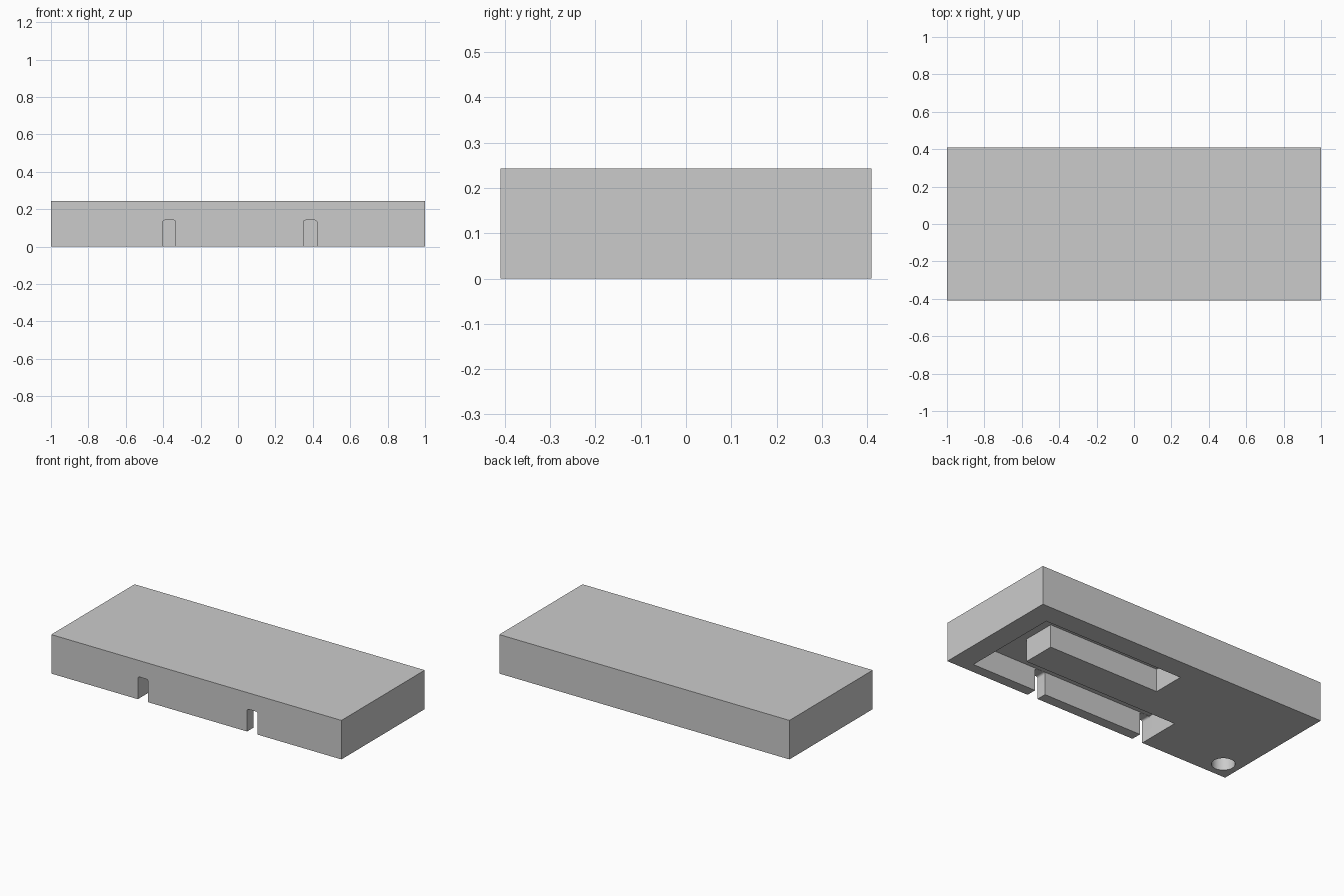
import bpy
import bmesh
from mathutils import Matrix, Vector

cube = bpy.data.objects.get("Cube")
if cube:
    bpy.data.objects.remove(cube)

W, D, H = 2.0, 0.82, 0.243      # slab size
DEPTH = 0.142                   # recess depth from the underside
BELOW = -0.1                    # cutters start under the slab

grey = bpy.data.materials.new("plain grey")
grey.use_nodes = True
colour = (0.6, 0.6, 0.6, 1)
grey.diffuse_color = colour
grey.node_tree.nodes["Principled BSDF"].inputs["Base Color"].default_value = colour


def make_object(name, bm):
    bmesh.ops.recalc_face_normals(bm, faces=bm.faces)
    mesh = bpy.data.meshes.new(name)
    bm.to_mesh(mesh)
    bm.free()
    mesh.materials.append(grey)
    obj = bpy.data.objects.new(name, mesh)
    bpy.context.collection.objects.link(obj)
    return obj


def box(name, x0, x1, y0, y1, z0, z1, round_top=0):
    bm = bmesh.new()
    size = Matrix.Diagonal((x1 - x0, y1 - y0, z1 - z0, 1))
    middle = Matrix.Translation(((x0 + x1) / 2, (y0 + y1) / 2, (z0 + z1) / 2))
    bmesh.ops.create_cube(bm, size=1, matrix=middle @ size)
    if round_top:
        # round the two upper edges that run front to back
        edges = [e for e in bm.edges
                 if all(v.co.z > z1 - 0.001 for v in e.verts)
                 and abs(e.verts[0].co.x - e.verts[1].co.x) < 0.001]
        bmesh.ops.bevel(bm, geom=edges, offset=round_top, segments=4,
                        profile=0.5, affect='EDGES')
    return make_object(name, bm)


def prism(name, outline, z0, z1):
    bm = bmesh.new()
    face = bm.faces.new([bm.verts.new((x, y, z0)) for x, y in outline])
    top = bmesh.ops.extrude_face_region(bm, geom=[face])["geom"]
    bmesh.ops.translate(bm, vec=Vector((0, 0, z1 - z0)),
                        verts=[v for v in top if isinstance(v, bmesh.types.BMVert)])
    return make_object(name, bm)


def cylinder(name, x, y, radius, z0, z1):
    bm = bmesh.new()
    bmesh.ops.create_cone(bm, cap_ends=True, segments=48, radius1=radius,
                          radius2=radius, depth=z1 - z0,
                          matrix=Matrix.Translation((x, y, (z0 + z1) / 2)))
    return make_object(name, bm)


# Solid slab
slab = box("slab", -W / 2, W / 2, -D / 2, D / 2, 0, H)

# Bent cable channel in the underside, wrapping around a central tongue
channel = [(-0.10, 0.278), (0.865, 0.278), (0.865, -0.346), (-0.403, -0.346),
           (-0.403, -0.133), (0.663, -0.133), (0.663, 0.075), (-0.10, 0.075)]
cutters = [prism("channel_cutter", channel, BELOW, DEPTH)]

# Two slots from the channel out through the front wall
for side, x0, x1 in (("right", -0.403, -0.333), ("left", 0.35, 0.422)):
    cutters.append(box(side + "_slot_cutter", x0, x1, -D / 2 - 0.1, -0.30,
                       BELOW, DEPTH - 0.001, round_top=0.012))

# Round blind hole near the front right corner
cutters.append(cylinder("hole_cutter", -0.896, -0.302, 0.066, BELOW, DEPTH))

for cutter in cutters:
    cut = slab.modifiers.new(cutter.name, 'BOOLEAN')
    cut.operation = 'DIFFERENCE'
    cut.solver = 'EXACT'
    cut.object = cutter

# Apply the cuts, then drop the cutters
bpy.context.view_layer.objects.active = slab
slab.select_set(True)
for cutter in cutters:
    bpy.ops.object.modifier_apply(modifier=cutter.name)
    bpy.data.objects.remove(cutter)

bpy.ops.object.shade_smooth_by_angle(angle=0.5)
